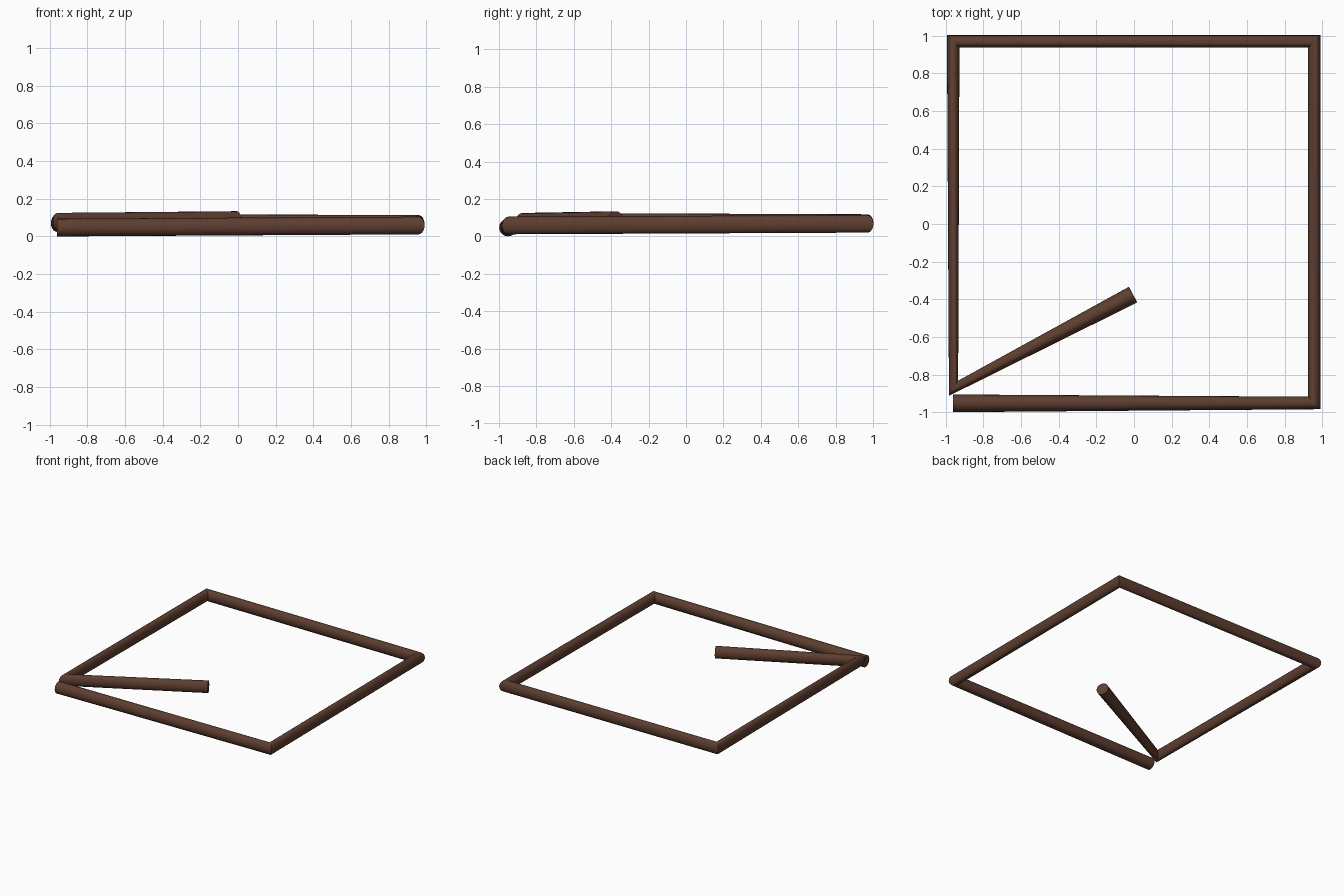
import bpy
import bmesh
from math import cos, sin, pi, radians
from mathutils import Vector

cube = bpy.data.objects.get("Cube")
if cube:
    bpy.data.objects.remove(cube, do_unlink=True)

SIDES = 20
RADIUS = 0.047

# Centre line of the bent rod, rising gently from start to end
path = [Vector(p) for p in (
    (-0.96, -0.952, 0.047),
    (0.957, -0.95, 0.058),
    (0.957, 0.969, 0.067),
    (-0.96, 0.969, 0.071),
    (-0.958, -0.872, 0.078),
    (-0.005, -0.375, 0.087),
)]

# Brown material
brown = bpy.data.materials.new("dark brown")
brown.use_nodes = True
color = (0.11, 0.048, 0.029, 1)
brown.diffuse_color = color
bsdf = next(n for n in brown.node_tree.nodes if n.type == 'BSDF_PRINCIPLED')
bsdf.inputs["Base Color"].default_value = color
bsdf.inputs["Roughness"].default_value = 0.8


def ring(bm, i):
    """Circle on the bisecting plane at path point i, so corners narrow the rod."""
    before = path[i] - path[i - 1] if i > 0 else path[1] - path[0]
    after = path[i + 1] - path[i] if i < len(path) - 1 else before
    tangent = (before.normalized() + after.normalized()).normalized()
    side = tangent.cross(Vector((0, 0, 1))).normalized()
    up = side.cross(tangent)
    angles = [2 * pi * k / SIDES for k in range(SIDES)]
    return [bm.verts.new(path[i] + RADIUS * (side * cos(a) + up * sin(a)))
            for a in angles]


# Rod swept along the path with closed ends
bm = bmesh.new()
rings = [ring(bm, i) for i in range(len(path))]
for a, b in zip(rings, rings[1:]):
    for k in range(SIDES):
        n = (k + 1) % SIDES
        bm.faces.new((a[k], a[n], b[n], b[k]))
bm.faces.new(rings[0])
bm.faces.new(rings[-1])
bmesh.ops.recalc_face_normals(bm, faces=bm.faces)
mesh = bpy.data.meshes.new("bent_rod")
bm.to_mesh(mesh)
bm.free()
mesh.materials.append(brown)
rod = bpy.data.objects.new("bent_rod", mesh)
bpy.context.collection.objects.link(rod)

# Smooth sides, sharp corners and ends
bpy.ops.object.select_all(action='DESELECT')
rod.select_set(True)
bpy.context.view_layer.objects.active = rod
bpy.ops.object.shade_smooth_by_angle(angle=radians(40))
